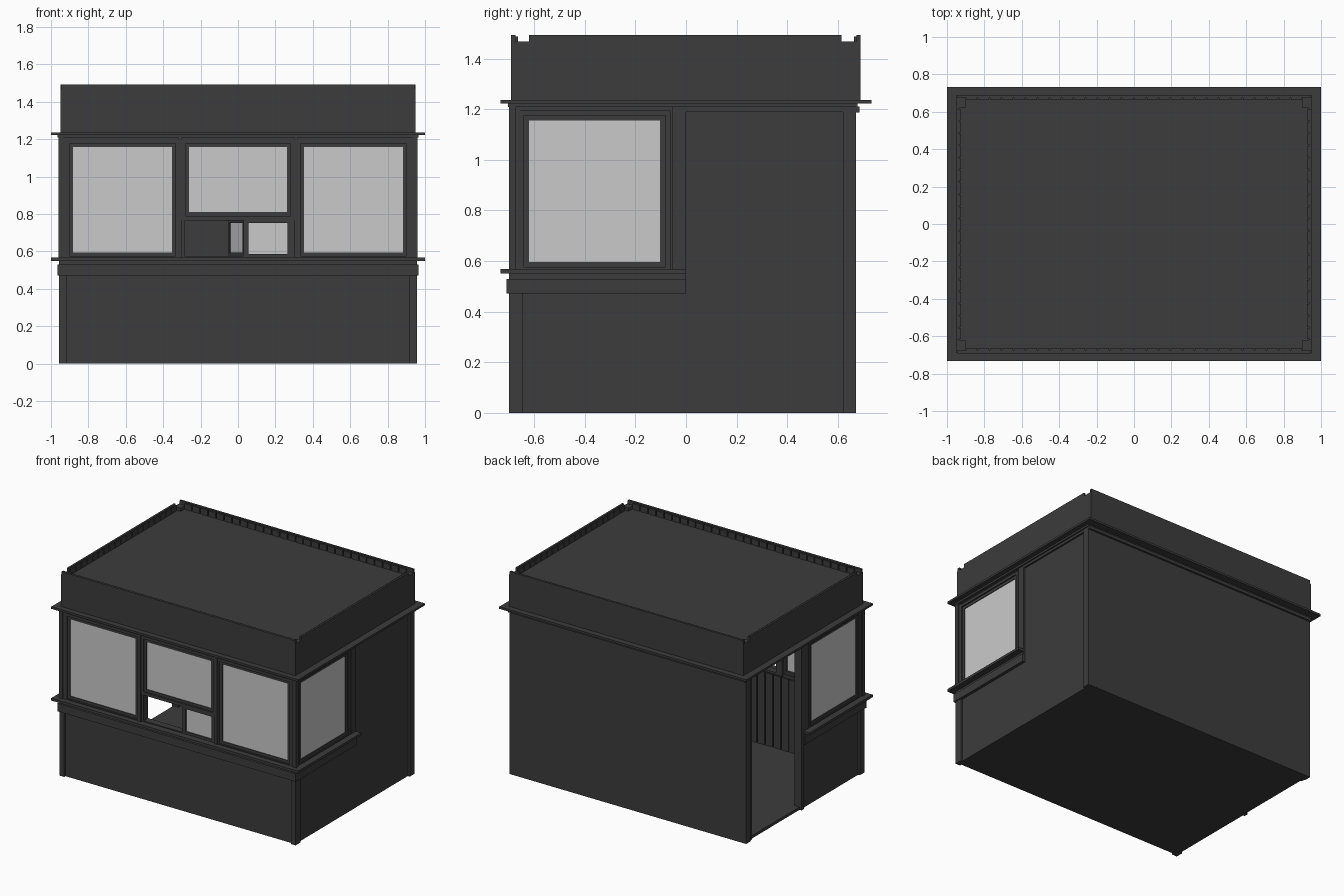
import bpy
import bmesh
import math

if "Cube" in bpy.data.objects:
    bpy.data.objects.remove(bpy.data.objects["Cube"])


def material(name, value):
    m = bpy.data.materials.new(name)
    m.use_nodes = True
    colour = (value, value, value, 1)
    m.diffuse_color = colour
    m.node_tree.nodes["Principled BSDF"].inputs["Base Color"].default_value = colour
    return m


DARK = material("charcoal paint", 0.045)
GLASS = material("pale glass", 0.59)


def build(name, boxes, mat=DARK):
    """One object from a list of (x0, x1, y0, y1, z0, z1) boxes."""
    bm = bmesh.new()
    for x0, x1, y0, y1, z0, z1 in boxes:
        verts = bmesh.ops.create_cube(bm, size=1)["verts"]
        for v in verts:
            v.co = (x1 if v.co.x > 0 else x0,
                    y1 if v.co.y > 0 else y0,
                    z1 if v.co.z > 0 else z0)
    mesh = bpy.data.meshes.new(name)
    bm.to_mesh(mesh)
    bm.free()
    mesh.materials.append(mat)
    ob = bpy.data.objects.new(name, mesh)
    bpy.context.collection.objects.link(ob)
    return ob


def place(side, u0, u1, d0, d1, z0, z1):
    """Box on a wall: u along it, d outward from the centre."""
    if side in ("front", "back"):
        y = sorted((-d0, -d1)) if side == "front" else (d0, d1)
        return (u0, u1, y[0], y[1], z0, z1)
    x = (d0, d1) if side == "left" else sorted((-d0, -d1))
    return (x[0], x[1], u0, u1, z0, z1)


def frame(side, u0, u1, z0, z1, w, d0, d1):
    return [place(side, u0, u0 + w, d0, d1, z0, z1),
            place(side, u1 - w, u1, d0, d1, z0, z1),
            place(side, u0 + w, u1 - w, d0, d1, z0, z0 + w),
            place(side, u0 + w, u1 - w, d0, d1, z1 - w, z1)]


def planks(side, u0, u1, d0, d1, z0, z1, gap=0.008):
    count = round((u1 - u0) / 0.065)
    step = (u1 - u0) / count
    return [place(side, u0 + i * step + gap / 2, u0 + (i + 1) * step - gap / 2,
                  d0, d1, z0, z1) for i in range(count)]


def window(name, side, u0, u1, z0, z1, d):
    """Stepped frame around a thin pane."""
    build(name + "_frame",
          frame(side, u0 - 0.03, u1 + 0.03, z0 - 0.03, z1 + 0.035, 0.02, d - 0.03, d + 0.018)
          + frame(side, u0 - 0.012, u1 + 0.012, z0 - 0.012, z1 + 0.017, 0.022, d - 0.02, d + 0.009))
    build(name + "_glass", [place(side, u0, u1, d - 0.004, d + 0.004, z0, z1)], GLASS)


def u_strip(x, y, inner, z0, z1):
    """Strip around the front and the front half of both sides."""
    return [(-x, x, -y, -0.65, z0, z1),
            (-x, -inner, -0.65, 0, z0, z1),
            (inner, x, -0.65, 0, z0, z1)]


# Floor and walls
build("floor", [(-0.94, 0.94, -0.68, 0.665, 0, 0.02)])
build("back_wall", [(-0.955, 0.955, 0.64, 0.672, 0, 1.21)])
build("front_lower_wall", [(-0.92, 0.92, -0.685, -0.65, 0, 0.56)])
build("front_header", [(-0.93, 0.93, -0.685, -0.64, 1.19, 1.21)])
for side in ("left", "right"):
    build(side + "_lower_wall", [place(side, -0.65, 0, 0.9, 0.943, 0, 0.56)])
    # Corner and middle posts
    build(side + "_posts", [
        place(side, -0.70, -0.645, 0.918, 0.957, 0, 0.56),
        place(side, 0.62, 0.672, 0.91, 0.958, 0, 1.21),
        place(side, -0.055, 0, 0.91, 0.954, 0.56, 1.21)])
    build(side + "_window_posts", [
        place(side, -0.69, -0.655, 0.905, 0.95, 0.56, 1.21),
        place(side, -0.70, -0.672, 0.932, 0.96, 0.56, 1.21),
        place(side, -0.075, -0.055, 0.905, 0.945, 0.56, 1.21)])
    build(side + "_header", [place(side, -0.66, -0.055, 0.905, 0.945, 1.19, 1.21)])
    window(side + "_window", side, -0.631, -0.092, 0.586, 1.161, 0.935)
build("left_rear_panel", [place("left", 0, 0.62, 0.91, 0.942, 0, 1.19),
                          place("left", 0, 0.62, 0.91, 0.955, 1.19, 1.21)])

# Open doorway
build("door_frame", [place("right", 0, 0.03, 0.9, 0.957, 0, 1.19),
                     place("right", 0.595, 0.62, 0.9, 0.95, 0, 1.19),
                     place("right", 0, 0.62, 0.9, 0.957, 1.19, 1.21)])

# Front glazing
for name, s in (("left", 1), ("right", -1)):
    mid = s * 0.617
    window("front_" + name + "_window", "front", mid - 0.274, mid + 0.274, 0.585, 1.163, 0.675)
    build("front_" + name + "_mullion", [
        (s * 0.31 - 0.025, s * 0.31 + 0.025, -0.688, -0.635, 0.56, 1.21),
        (s * 0.31 - 0.01, s * 0.31 + 0.01, -0.698, -0.688, 0.56, 1.21)])
    build("front_" + name + "_corner_trim", [
        (s * 0.925 - 0.012, s * 0.925 + 0.012, -0.692, -0.64, 0.56, 1.21)])
window("serving_window", "front", -0.272, 0.272, 0.8, 1.163, 0.675)
build("serving_rail", [(-0.285, 0.285, -0.69, -0.635, 0.765, 0.785)])
build("serving_track", [(-0.285, 0.285, -0.685, -0.635, 0.56, 0.575)])

# Lower serving panes: one fixed, one swung inward on its hinge
build("fixed_pane_frame", frame("front", 0.03, 0.29, 0.56, 0.778, 0.026, 0.66, 0.685))
build("fixed_pane_glass", [(0.05, 0.27, -0.676, -0.67, 0.58, 0.758)], GLASS)
swung = [build("swung_pane_frame", frame("front", -0.265, 0, 0.575, 0.772, 0.02, -0.007, 0.007)),
         build("swung_pane_glass", [(-0.255, -0.01, -0.003, 0.003, 0.585, 0.762)], GLASS)]
for ob in swung:
    ob.location = (0.038, -0.655, 0)
    ob.rotation_euler.z = -math.radians(72)

# Sill and counter band
build("sill", u_strip(1.0, 0.733, 0.91, 0.55, 0.568))
build("counter_band_top", u_strip(0.955, 0.695, 0.91, 0.53, 0.55))
build("counter_band", u_strip(0.965, 0.71, 0.91, 0.472, 0.53))

# Cornice
build("cornice", [(-1, 1, -0.733, 0.733, 1.222, 1.237)])
build("cornice_moulding", [(-0.964, 0.964, -0.704, 0.678, 1.208, 1.222)])
build("back_cornice_trim", [(-0.96, 0.96, 0.67, 0.686, 1.188, 1.21)])

# Roof deck and parapet
build("roof_deck", [(-0.935, 0.935, -0.675, 0.68, 1.237, 1.445)])
build("parapet_ends", [(-0.945, 0.945, -0.692, -0.674, 1.237, 1.493),
                       (-0.945, 0.945, 0.674, 0.69, 1.237, 1.493)])
for side in ("left", "right"):
    build(side + "_parapet", [place(side, -0.69, 0.69, 0.935, 0.95, 1.237, 1.468),
                              place(side, -0.62, 0.615, 0.935, 0.95, 1.468, 1.493)])
    build(side + "_parapet_battens", planks(side, -0.62, 0.615, 0.925, 0.936, 1.44, 1.487))
    build(side + "_parapet_corners", [
        place(side, -0.676, -0.62, 0.9, 0.94, 1.44, 1.468),
        place(side, 0.62, 0.676, 0.9, 0.94, 1.44, 1.468)])
for side in ("front", "back"):
    build(side + "_parapet_battens", planks(side, -0.9, 0.9, 0.663, 0.676, 1.44, 1.487))

# Interior panelling
build("front_panelling", planks("front", -0.9, 0.9, 0.638, 0.652, 0.02, 0.55))
build("left_rear_panelling", planks("left", 0, 0.62, 0.9, 0.912, 0.02, 1.2))
for side in ("left", "right"):
    build(side + "_front_panelling", planks(side, -0.63, 0, 0.89, 0.902, 0.02, 0.55))
